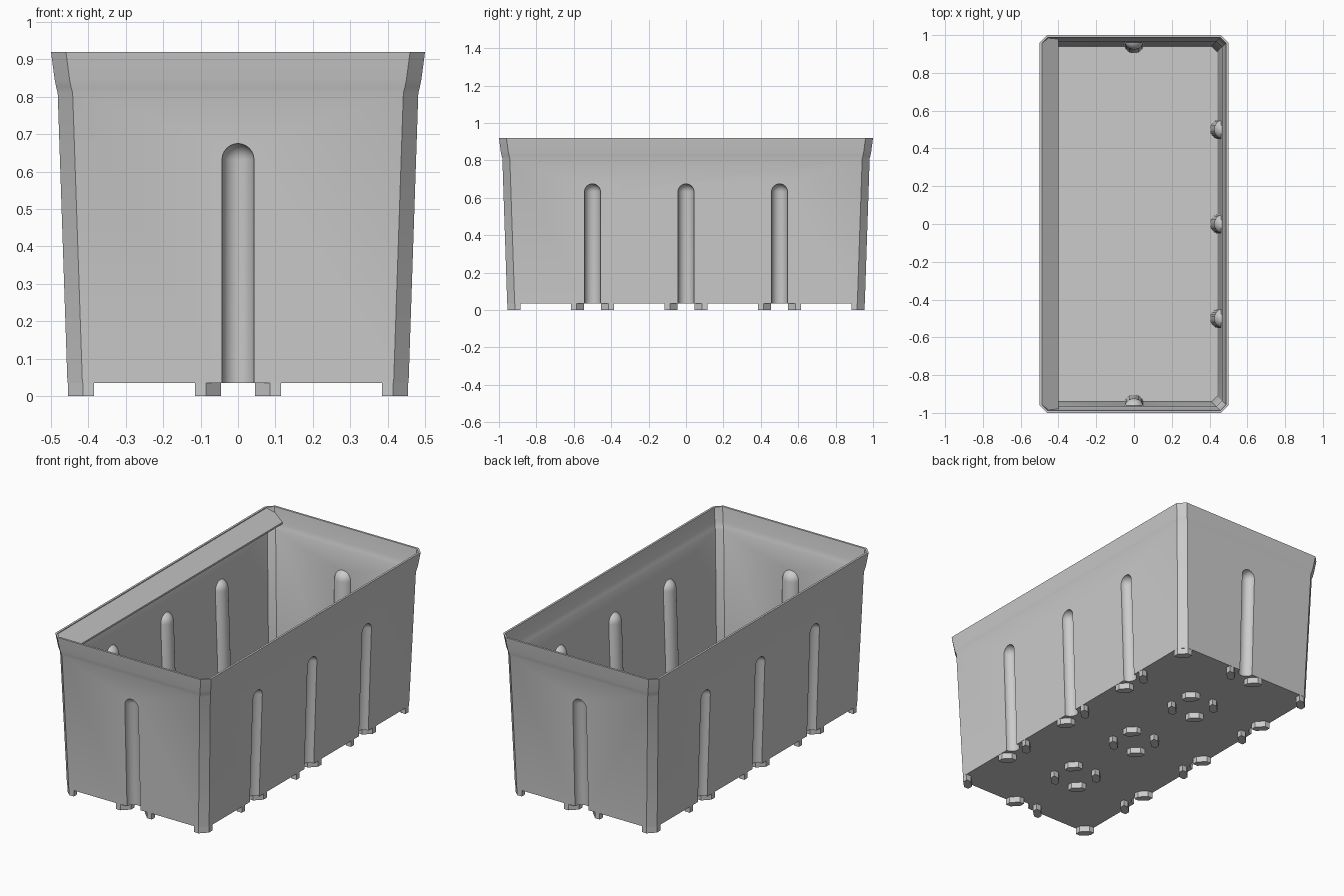
import bpy, bmesh, math

cube = bpy.data.objects.get("Cube")
if cube:
    bpy.data.objects.remove(cube, do_unlink=True)

grey = bpy.data.materials.new("light_grey_plastic")
grey.use_nodes = True
grey.diffuse_color = (0.6, 0.6, 0.6, 1)
grey.node_tree.nodes["Principled BSDF"].inputs["Base Color"].default_value = (0.6, 0.6, 0.6, 1)


def loft(bm, rings):
    """Closed solid through a stack of equal-length rings."""
    rows = [[bm.verts.new(p) for p in ring] for ring in rings]
    n = len(rows[0])
    for a, b in zip(rows, rows[1:]):
        for i in range(n):
            j = (i + 1) % n
            bm.faces.new((a[i], a[j], b[j], b[i]))
    bm.faces.new(rows[0][::-1])
    bm.faces.new(rows[-1])


def finish(name, bm):
    bmesh.ops.recalc_face_normals(bm, faces=bm.faces)
    mesh = bpy.data.meshes.new(name)
    bm.to_mesh(mesh)
    bm.free()
    mesh.materials.append(grey)
    obj = bpy.data.objects.new(name, mesh)
    bpy.context.collection.objects.link(obj)
    return obj


def cut(obj, cutter):
    """Subtract the cutter, bake the result and drop the cutter."""
    cutter.hide_render = True
    mod = obj.modifiers.new("cut", 'BOOLEAN')
    mod.operation = 'DIFFERENCE'
    mod.solver = 'EXACT'
    mod.object = cutter
    bpy.context.view_layer.update()
    graph = bpy.context.evaluated_depsgraph_get()
    mesh = bpy.data.meshes.new_from_object(obj.evaluated_get(graph))
    obj.modifiers.clear()
    obj.data = mesh
    bpy.data.objects.remove(cutter, do_unlink=True)


def octagon(h, z, c):
    """Chamfered rectangle, half-width h, half a unit longer each way in y."""
    k = h + 0.5
    return [(h, c - k, z), (h, k - c, z), (h - c, k, z), (c - h, k, z),
            (-h, k - c, z), (-h, c - k, z), (c - h, -k, z), (h - c, -k, z)]


def box_solid(name, profile, chamfer):
    bm = bmesh.new()
    loft(bm, [octagon(h, z, chamfer) for h, z in profile])
    return finish(name, bm)


def flutes(name, radius):
    """Round-topped columns leaning with the walls, one per groove."""
    bm = bmesh.new()
    spots = [(1, 0, 0.455, y) for y in (-0.5, 0, 0.5)]
    spots += [(-1, 0, 0.455, y) for y in (-0.5, 0, 0.5)]
    spots += [(0, 1, 0.955, 0), (0, -1, 0.955, 0)]
    angles = [math.radians(a) for a in (0, 15, 30, 45, 60, 75, 86)]
    levels = [(-0.1, radius)]
    levels += [(0.632 + radius * math.sin(a), radius * math.cos(a)) for a in angles]
    for nx, ny, dist, along in spots:
        rings = []
        for z, r in levels:
            d = dist + 0.034 * z
            cx, cy = nx * d + abs(ny) * along, ny * d + abs(nx) * along
            rings.append([(cx + r * math.cos(math.tau * i / 28),
                           cy + r * math.sin(math.tau * i / 28), z) for i in range(28)])
        loft(bm, rings)
    return finish(name, bm)


# Tapered tub with flared rim, hollowed, with grooves that bulge inward
tub = box_solid("tub", [(0.456, 0.035), (0.482, 0.81), (0.486, 0.825),
                        (0.49, 0.845), (0.5, 0.92)], 0.04)
cavity = box_solid("cavity", [(0.441, 0.055), (0.466, 0.8), (0.472, 0.815),
                              (0.478, 0.84), (0.488, 0.92), (0.49, 0.96)], 0.031)
cut(cavity, flutes("inner_columns", 0.053))
cut(tub, cavity)
cut(tub, flutes("grooves", 0.043))

# Sloping label ledge along one long side
bm = bmesh.new()
half = [(-0.493, 0.955), (-0.455, 0.988), (-0.4, 0.983)]
outline = half + [(x, -y) for x, y in reversed(half)]
slope = lambda x: 0.92 - (x + 0.493) * 0.78
loft(bm, [[(x, y, slope(x) - t) for x, y in outline] for t in (0.01, 0)])
finish("label_ledge", bm)

# Six-sided feet at the four corners of each base cell
bm = bmesh.new()
lo, hi, c = 0.135, 0.205, 0.04
foot = [(lo + c, lo), (hi, lo), (hi, hi - c), (hi - c, hi), (lo, hi), (lo, lo + c)]
for cx in (-0.25, 0.25):
    for cy in (-0.75, -0.25, 0.25, 0.75):
        for sx in (-1, 1):
            for sy in (-1, 1):
                loft(bm, [[(cx + sx * x, cy + sy * y, z) for x, y in foot]
                          for z in (0, 0.037)])
finish("feet", bm)

# Smooth the grooves and rim while keeping corners crisp
bpy.ops.object.select_all(action='DESELECT')
tub.select_set(True)
bpy.context.view_layer.objects.active = tub
bpy.ops.object.shade_smooth_by_angle(angle=math.radians(30))
